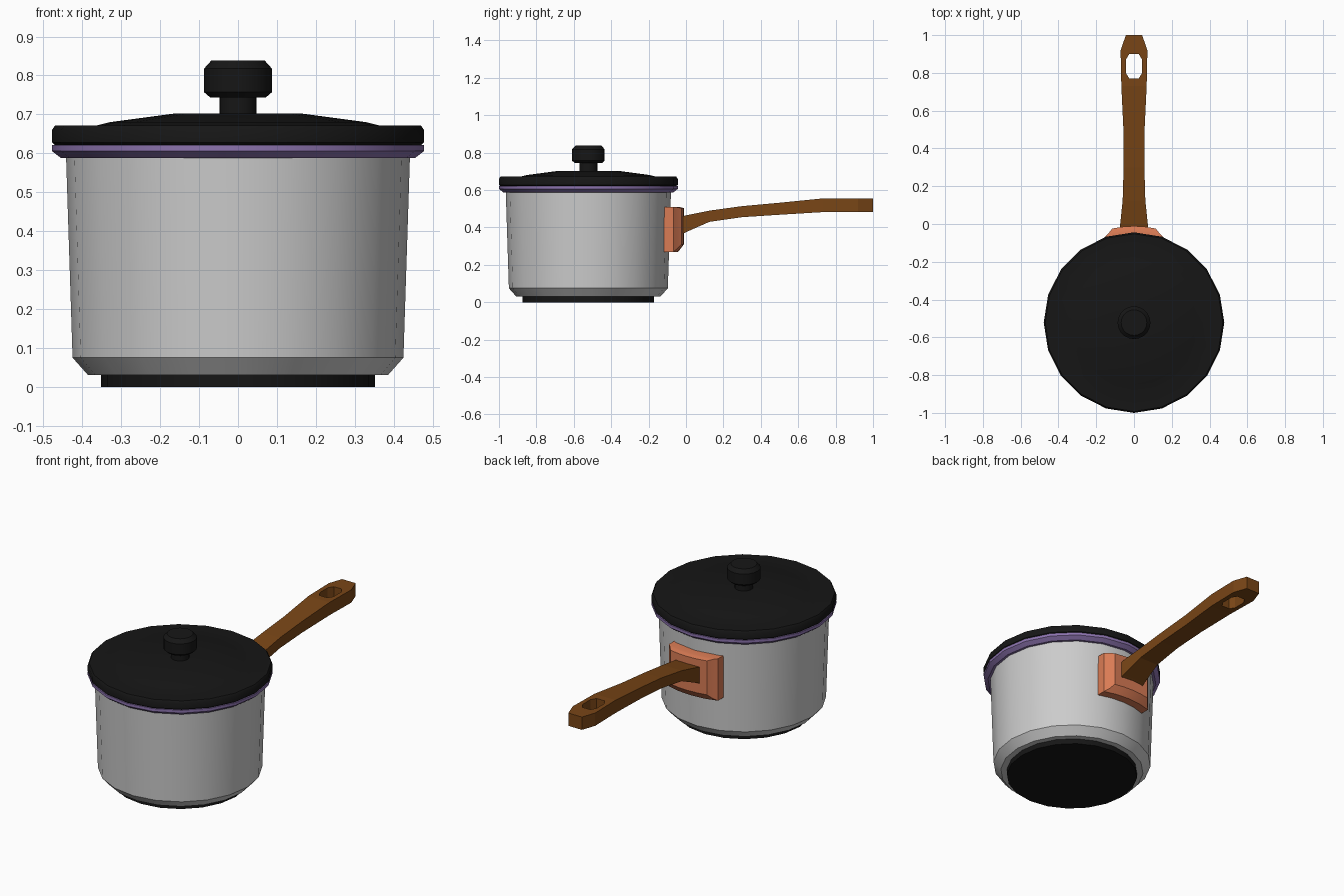
import bpy, bmesh
from math import sin, cos, pi, asin, radians

if "Cube" in bpy.data.objects:
    bpy.data.objects.remove(bpy.data.objects["Cube"])

CY = -0.522   # pot axis position in y
SIDES = 20


def material(name, rgb):
    m = bpy.data.materials.new(name)
    m.diffuse_color = (*rgb, 1)
    m.use_nodes = True
    m.node_tree.nodes["Principled BSDF"].inputs["Base Color"].default_value = m.diffuse_color
    return m


BLACK = material("black", (0.008, 0.008, 0.008))
PURPLE = material("purple", (0.26, 0.17, 0.42))
COPPER = material("copper", (0.70, 0.20, 0.09))
WOOD = material("wood", (0.19, 0.06, 0.008))


def loft(name, rings, mat=None, angle=35, closed=False):
    """Skin a list of equal-length closed rings; cap both ends or join them."""
    bm = bmesh.new()
    loops = [[bm.verts.new(p) for p in ring] for ring in rings]
    n = len(loops[0])
    pairs = list(zip(loops, loops[1:]))
    if closed:
        pairs.append((loops[-1], loops[0]))
    else:
        bm.faces.new(loops[0])
        bm.faces.new(loops[-1])
    for a, b in pairs:
        for i in range(n):
            j = (i + 1) % n
            bm.faces.new((a[i], a[j], b[j], b[i]))
    bmesh.ops.recalc_face_normals(bm, faces=bm.faces)
    me = bpy.data.meshes.new(name)
    bm.to_mesh(me)
    bm.free()
    ob = bpy.data.objects.new(name, me)
    bpy.context.collection.objects.link(ob)
    if mat:
        me.materials.append(mat)
    if angle:
        bpy.ops.object.select_all(action='DESELECT')
        ob.select_set(True)
        bpy.context.view_layer.objects.active = ob
        bpy.ops.object.shade_smooth_by_angle(angle=radians(angle))
    return ob


def lathe(name, profile, mat=None, sides=SIDES, closed=False):
    """Turn (radius, z) points around the pot axis."""
    rings = [[(r * cos(2 * pi * i / sides), CY + r * sin(2 * pi * i / sides), z)
              for i in range(sides)] for r, z in profile]
    return loft(name, rings, mat, closed=closed)


# Pot: base disc, hollow body, coloured rim
lathe("base_disc", [(0.352, 0), (0.352, 0.032)], BLACK)
lathe("pot_body", [(0.385, 0.03), (0.425, 0.075), (0.442, 0.60),
                   (0.425, 0.60), (0.408, 0.085), (0.375, 0.05)])
lathe("pot_rim", [(0.425, 0.588), (0.455, 0.588), (0.478, 0.606),
                  (0.478, 0.622), (0.425, 0.622)], PURPLE, closed=True)

# Lid and knob
lathe("lid", [(0.47, 0.621), (0.478, 0.628), (0.478, 0.660), (0.470, 0.672),
              (0.362, 0.672), (0.330, 0.680), (0.158, 0.703)], BLACK)
lathe("lid_knob", [(0.048, 0.69), (0.048, 0.744), (0.072, 0.744),
                   (0.087, 0.757), (0.087, 0.818), (0.068, 0.839)], BLACK)


# Curved bracket: plate wrapped round the pot with a raised bevelled panel
def bracket_ring(half, z0, z1, r, steps=4):
    a = asin(half / r)
    arc = [-a + 2 * a * i / steps for i in range(steps + 1)]
    pts = [(r * sin(t), CY + r * cos(t)) for t in arc]
    return [(x, y, z0) for x, y in pts] + [(x, y, z1) for x, y in reversed(pts)]


layers = [(0.155, 0.27, 0.51, 0.432), (0.155, 0.27, 0.51, 0.480),
          (0.135, 0.285, 0.508, 0.492), (0.115, 0.31, 0.503, 0.511)]
bracket = loft("handle_bracket", [bracket_ring(*l) for l in layers], COPPER, 25)

# Handle: stations of (y, half width, bottom z, top z)
stations = [(-0.03, 0.075, 0.36, 0.457), (0.0, 0.073, 0.375, 0.465),
            (0.125, 0.060, 0.43, 0.49), (0.30, 0.055, 0.455, 0.514),
            (0.50, 0.056, 0.468, 0.532), (0.73, 0.067, 0.482, 0.555),
            (0.92, 0.071, 0.482, 0.555), (1.0, 0.043, 0.482, 0.555)]
handle = loft("handle", [[(-w, y, b), (w, y, b), (w, y, t), (-w, y, t)]
                         for y, w, b, t in stations], WOOD, None)

# Hanging hole through the handle tip
outline = [(0.025, 0.77), (0.043, 0.80), (0.043, 0.87), (0.025, 0.90)]
outline += [(-x, y) for x, y in reversed(outline)]
cutter = loft("hole_cutter", [[(x, y, z) for x, y in outline] for z in (0.4, 0.65)], None, None)
cutter.hide_render = True
cutter.hide_set(True)
hole = handle.modifiers.new("hanging_hole", 'BOOLEAN')
hole.operation = 'DIFFERENCE'
hole.solver = 'EXACT'
hole.object = cutter
